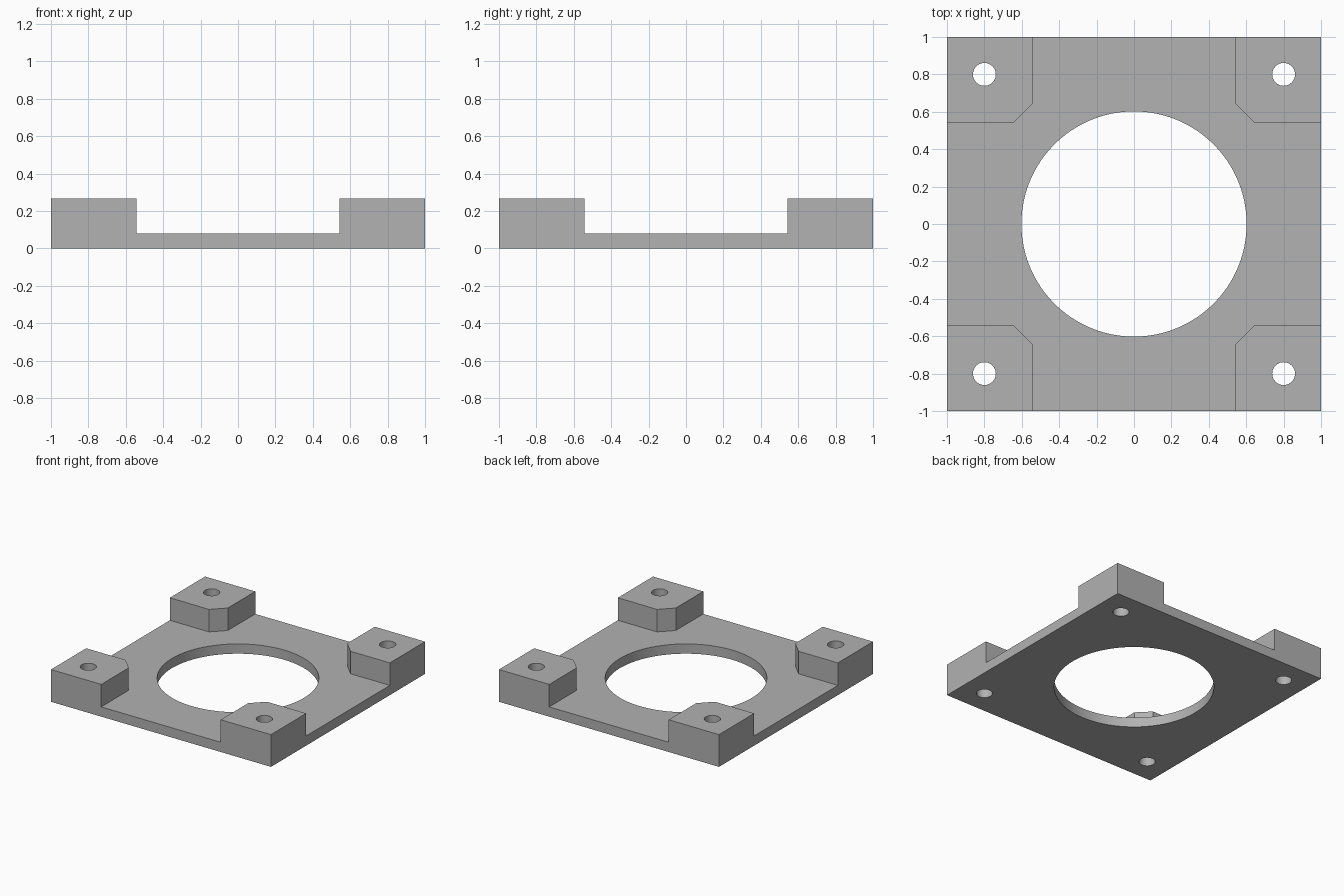
import bpy
import bmesh
from mathutils import Matrix, Vector

HEIGHT = 0.265     # top of the corner posts
PLATE = 0.08       # thickness of the base plate
INNER = 0.543      # inner side of each post
CHAMFER = 0.1
HOLE_POS = 0.8
HOLE_R = 0.061
VENT_R = 0.602

default = bpy.data.objects.get("Cube")
if default:
    bpy.data.objects.remove(default, do_unlink=True)

grey = bpy.data.materials.new("plain grey")
grey.use_nodes = True
colour = (0.445, 0.445, 0.445, 1)
grey.diffuse_color = colour
grey.node_tree.nodes["Principled BSDF"].inputs["Base Color"].default_value = colour


def finish(name, bm):
    bmesh.ops.recalc_face_normals(bm, faces=bm.faces)
    mesh = bpy.data.meshes.new(name)
    bm.to_mesh(mesh)
    bm.free()
    mesh.materials.append(grey)
    obj = bpy.data.objects.new(name, mesh)
    bpy.context.collection.objects.link(obj)
    return obj


def prism(name, outline, bottom, top):
    bm = bmesh.new()
    face = bm.faces.new([bm.verts.new((x, y, bottom)) for x, y in outline])
    side = bmesh.ops.extrude_face_region(bm, geom=[face])
    verts = [g for g in side["geom"] if isinstance(g, bmesh.types.BMVert)]
    bmesh.ops.translate(bm, verts=verts, vec=Vector((0, 0, top - bottom)))
    return finish(name, bm)


def cylinder(name, x, y, radius, segments):
    bm = bmesh.new()
    bmesh.ops.create_cone(bm, cap_ends=True, segments=segments, radius1=radius,
                          radius2=radius, depth=1, matrix=Matrix.Translation((x, y, 0)))
    return finish(name, bm)


def cut(body, cutter):
    cutter.hide_render = True
    mod = body.modifiers.new(cutter.name, "BOOLEAN")
    mod.operation = "DIFFERENCE"
    mod.solver = "EXACT"
    mod.object = cutter
    bpy.context.view_layer.objects.active = body
    bpy.ops.object.modifier_apply(modifier=mod.name)
    bpy.data.objects.remove(cutter, do_unlink=True)


# Full-height square block
body = prism("mounting_plate", [(-1, -1), (1, -1), (1, 1), (-1, 1)], 0, HEIGHT)

# Cross-shaped pocket that leaves the four chamfered corner posts
far, bevel = 1.2, INNER + CHAMFER
arm = [(far, -INNER), (far, INNER), (bevel, INNER), (INNER, bevel)]
cross = []
for turn in range(4):
    cross += arm
    arm = [(-y, x) for x, y in arm]
cut(body, prism("pocket_cutter", cross, PLATE, 1))

# Large round opening and the screw holes through the posts
cut(body, cylinder("opening_cutter", 0, 0, VENT_R, 96))
for sx in (-1, 1):
    for sy in (-1, 1):
        cut(body, cylinder("screw_hole_cutter", sx * HOLE_POS, sy * HOLE_POS, HOLE_R, 40))

# Smooth round walls, crisp edges
bpy.ops.object.select_all(action="DESELECT")
body.select_set(True)
bpy.context.view_layer.objects.active = body
bpy.ops.object.shade_smooth_by_angle(angle=0.5)
